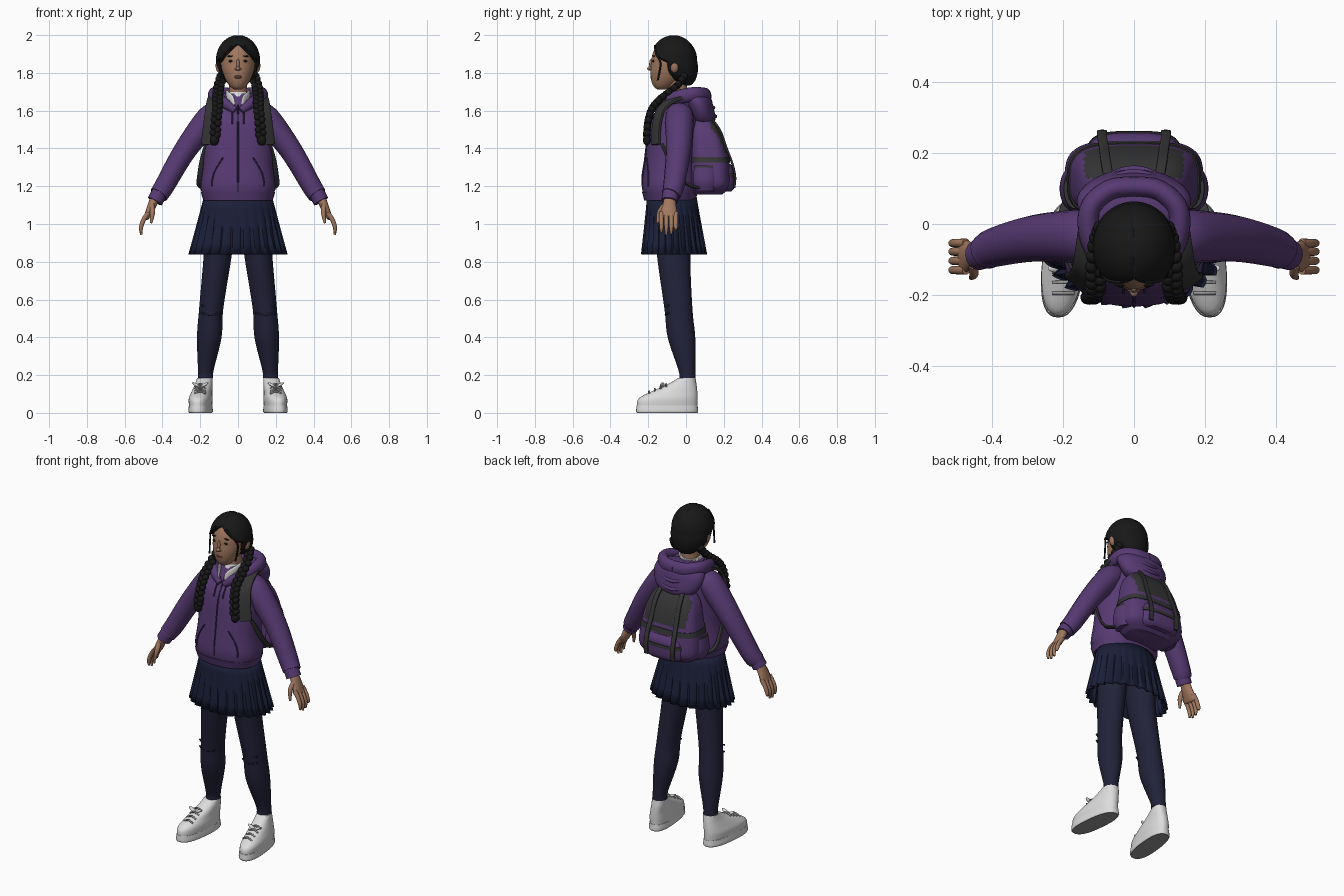
import bpy, bmesh, math
from mathutils import Vector, Matrix

cube = bpy.data.objects.get("Cube")
if cube:
    bpy.data.objects.remove(cube)


def material(name, *rgb):
    made = bpy.data.materials.new(name)
    made.use_nodes = True
    made.diffuse_color = (*rgb, 1)
    made.node_tree.nodes["Principled BSDF"].inputs["Base Color"].default_value = (*rgb, 1)
    return made


PURPLE = material("purple cloth", .095, .042, .17)
PLUM = material("dark purple trim", .045, .02, .085)
SKIRT = material("skirt navy", .011, .014, .04)
LEGGING = material("legging navy", .016, .016, .042)
HAIR = material("black hair", .009, .009, .009)
SKIN = material("skin", .36, .19, .115)
LIP = material("lip brown", .25, .1, .075)
WHITE = material("white", .72, .72, .72)
GREY = material("lace grey", .3, .3, .3)
CHARCOAL = material("charcoal webbing", .036, .036, .038)
X, Y, Z = Vector((1, 0, 0)), Vector((0, 1, 0)), Vector((0, 0, 1))
built = []


def finish(name, bm, mats, mirror=False, rule=None):
    bmesh.ops.recalc_face_normals(bm, faces=bm.faces)
    if rule:
        for face in bm.faces:
            face.material_index = int(rule(face.calc_center_median()))
    mesh = bpy.data.meshes.new(name)
    bm.to_mesh(mesh)
    bm.free()
    part = bpy.data.objects.new(name, mesh)
    bpy.context.collection.objects.link(part)
    for mat in mats:
        mesh.materials.append(mat)
    if mirror:
        part.modifiers.new("Mirror", "MIRROR")
    built.append(part)
    return part


def spline(points, steps=5):
    """Smooth curve through tuples of any length."""
    keys = [Vector(p) for p in (points[0], *points, points[-1])]
    curve = []
    for a, b, c, d in zip(keys, keys[1:], keys[2:], keys[3:]):
        for i in range(steps):
            t = i / steps
            curve.append(b + (c - a) * (t / 2) + (a * 2 - b * 5 + c * 4 - d) * (t * t / 2)
                         + (b * 3 - a - c * 3 + d) * (t ** 3 / 2))
    return curve + [keys[-1]]


def skin_rings(bm, rings, caps=True):
    rings = [[bm.verts.new(co) for co in ring] for ring in rings]
    for low, high in zip(rings, rings[1:]):
        for i in range(len(low)):
            bm.faces.new((low[i - 1], low[i], high[i], high[i - 1]))
    if caps:
        bm.faces.new(rings[0])
        bm.faces.new(rings[-1])


def oval(sides, power):
    for i in range(sides):
        angle = math.tau * i / sides
        yield [math.copysign(abs(w) ** (2 / power), w) for w in (math.cos(angle), math.sin(angle))]


def loft(name, mats, sections, power=2, sides=40, mirror=False, rule=None, warp=None):
    """Stack of level ovals: x, y, z, half width, half depth."""
    bm = bmesh.new()
    skin_rings(bm, [[(s[0] + c * s[3], s[1] + d * s[4], s[2]) for c, d in oval(sides, power)]
                    for s in spline(sections)])
    if warp:
        for vert in bm.verts:
            vert.co = warp(vert.co)
    return finish(name, bm, mats, mirror, rule)


def sweep(name, mat, paths, along=Y, power=2, mirror=True):
    """Swept ovals: x, y, z, half size along the given axis, half size across it."""
    bm = bmesh.new()
    for path in paths:
        curve = spline(path)
        rings = []
        for i, s in enumerate(curve):
            ahead = (curve[min(i + 1, len(curve) - 1)].xyz - curve[max(i - 1, 0)].xyz).normalized()
            across = ahead.cross(along).normalized()
            up = across.cross(ahead)
            rings.append([s.xyz + up * (a * s[3]) + across * (b * s[4]) for a, b in oval(16, power)])
        skin_rings(bm, rings)
    return finish(name, bm, [mat], mirror)


def cords(name, mat, paths, radius, along=X, mirror=True):
    return sweep(name, mat, [[(*p, radius, radius) for p in path] for path in paths], along, mirror=mirror)


def blobs(name, mat, items, mirror=False):
    """Ellipsoids: centre, radii, roll."""
    bm = bmesh.new()
    for centre, radii, roll in items:
        place = Matrix.Translation(centre) @ Matrix.Rotation(roll, 4, 'Y') @ Matrix.Diagonal((*radii, 1))
        bmesh.ops.create_uvsphere(bm, u_segments=16, v_segments=10, radius=1, matrix=place)
    return finish(name, bm, [mat], mirror)


def ring_at(sections, z, grow=0):
    """Level oval of a loft at one height, enlarged."""
    s = min(spline(sections, 20), key=lambda ring: abs(ring[2] - z))
    return (s[0], s[1], z, s[3] + grow, s[4] + grow)


def belt(name, mat, sections, low, high, power, grow=.004):
    loft(name, [mat], [ring_at(sections, z, grow) for z in (low, high)], power)


# Hooded jacket
BODY = [(0, -.085, 1.13, .18, .132), (0, -.085, 1.2, .198, .148), (0, -.08, 1.32, .184, .14),
        (0, -.06, 1.53, .178, .128), (0, -.04, 1.61, .15, .1), (0, -.03, 1.69, .085, .07)]
BOXY = 2.3


def on_jacket(x, z, lift=.001):
    """Point on the front of the jacket."""
    _, y, _, wide, deep = ring_at(BODY, z, lift)
    return (x, y - deep * (1 - abs(x / wide) ** BOXY) ** (1 / BOXY), z)


loft("jacket_body", [PURPLE], BODY, BOXY)
belt("jacket_hem", PURPLE, BODY, 1.125, 1.17, BOXY)
sweep("jacket_sleeves", PURPLE, [[(.1, -.035, 1.6, .06, .045), (.15, -.035, 1.56, .075, .07),
                                  (.28, -.04, 1.39, .066, .06), (.39, -.065, 1.2, .056, .053),
                                  (.42, -.08, 1.155, .05, .05)]])
sweep("sleeve_cuffs", PURPLE, [[(.415, -.08, 1.165, .044, .043), (.44, -.088, 1.12, .043, .042)]])
cords("zip", PLUM, [[on_jacket(0, 1.13 + i / 10) for i in range(6)]], .004, mirror=False)
cords("pocket_seams", PLUM, [[on_jacket(.14 - .06 * t * t, 1.2 + .15 * t) for t in (0, .3, .6, 1)]], .004)
cords("drawcords", PLUM, [[on_jacket(.03, z, .006) for z in (1.53, 1.57, 1.62)]], .004)

# Hood draped over the shoulders
sweep("hood_rim", PURPLE, [[(.015, -.155, 1.6, .018, .015), (.07, -.125, 1.64, .028, .025),
                            (.12, -.05, 1.67, .036, .03), (.125, .04, 1.685, .04, .03),
                            (.07, .095, 1.68, .042, .03), (0, .105, 1.675, .045, .03)]], Z)
loft("hood_bag", [PURPLE], [(0, .1, 1.5, .03, .02), (0, .09, 1.55, .125, .065), (0, .07, 1.62, .16, .075),
                            (0, .05, 1.67, .15, .08), (0, .045, 1.695, .1, .05)])
cords("hood_folds", PURPLE, [[(.14 * t, y - .09 * t * t, z + .05 * t * t) for t in (-1, -.5, 0, .5, 1)]
                             for y, z in ((.155, 1.57), (.145, 1.615))], .01, Z, mirror=False)

# White shirt collar
loft("shirt_neck", [WHITE], [(0, -.045, 1.6, .06, .085), (0, -.04, 1.7, .056, .06)])
sweep("collar_wings", WHITE, [[(.06, -.02, 1.695, .02, .006), (.055, -.09, 1.68, .024, .008),
                               (.035, -.135, 1.655, .028, .008), (.02, -.155, 1.63, .008, .005)]], Z)

# Pleated skirt, folds deepening towards the hem
bm = bmesh.new()
folds = (.05, .03, 0, -.06) * 26
rows = []
for t in (0, .2, .4, .6, .8, 1):
    row = []
    for i, fold in enumerate(folds):
        angle = math.tau * i / len(folds)
        flare = 1 + t * fold
        row.append((math.cos(angle) * (.182 + .068 * t) * flare,
                    math.sin(angle) * (.132 + .036 * t) * flare - .075 + .012 * t,
                    1.14 - .3 * t))
    rows.append(row)
skin_rings(bm, rows, caps=False)
finish("pleated_skirt", bm, [SKIRT]).modifiers.new("Solidify", "SOLIDIFY").thickness = .006

# Legs and ankles
loft("leggings", [LEGGING], [(.095, -.06, 1, .08, .1), (.108, -.065, .83, .074, .088), (.142, -.04, .55, .064, .074),
                             (.152, -.024, .4, .065, .073), (.17, .004, .23, .042, .045),
                             (.172, .007, .185, .041, .042)], mirror=True)
cords("legging_wrinkles", LEGGING, [[(.145 + .05 * t, -.108 + .016 * t * t, z + .01 * t * t) for t in (-1, 0, 1)]
                                    for z in (.52, .56)], .005, Z)
loft("ankles", [SKIN], [(.175, .007, z, .034, .035) for z in (.12, .2)], mirror=True)


# Trainers, toes turned out a little
def toe_out(co):
    return Vector((co.x - .1 * co.y - .007, co.y, co.z))


loft("shoe_soles", [WHITE, GREY], [(.195, -.1, 0, .057, .16), (.195, -.1, .01, .061, .164), (.195, -.1, .04, .058, .161)],
     2.5, mirror=True, rule=lambda c: c.z < .001, warp=toe_out)
loft("shoe_uppers", [WHITE], [(.195, -.1, .035, .058, .16), (.195, -.095, .075, .06, .156), (.192, -.065, .11, .053, .125),
                              (.186, -.022, .15, .046, .078), (.184, .005, .185, .04, .045)],
     BOXY, mirror=True, warp=toe_out)
cords("shoe_laces", GREY, [[(.2 + .03 * t, -.195 + .03 * i, .114 + .013 * i - .012 * t * t) for t in (-1, 0, 1)]
                           for i in range(4)], .005, Z)
blobs("lace_bows", WHITE, [((.2 + side * .02, -.125, .147), (.026, .012, .008), -side / 2) for side in (-1, 1)], True)

# Hands
palm = [(.438, -.085, 1.14, .03, .025), (.455, -.088, 1.1, .036, .023),
        (.482, -.092, 1.04, .048, .016), (.488, -.093, 1.03, .04, .01)]
thumb = [(.455, -.115, 1.1, .014, .013), (.452, -.14, 1.06, .014, .013), (.46, -.152, 1.005, .006, .006)]
fingers = [[(.474, y, 1.06, .013, .013), (.498, y, 1.025, .012, .012), (.513, y, .985, .011, .011),
            (.512, y, tip, .006, .006)] for y, tip in ((-.13, .955), (-.104, .943), (-.078, .948), (-.054, .97))]
sweep("hands", SKIN, [palm, thumb, *fingers])

# Egg-shaped head narrowing to a forward chin
head, hair = [], []
for i in range(1, 16):
    angle = math.pi * i / 16
    rise, girth = math.cos(angle), math.sin(angle)
    low = max(0, -rise)
    round_off = girth ** .8
    head.append((0, -.07 - .06 * low, 1.845 + .135 * rise,
                 .092 * round_off * (1 - .25 * low), .115 * round_off * (1 - .3 * low)))
    hair.append((0, -.066 + .07 * low, 1.865 + .135 * rise,
                 .117 * girth, .125 * girth * (1 - .3 * low)))
loft("head", [SKIN], head)
loft("neck", [SKIN], [(0, -.04, 1.6, .05, .05), (0, -.05, 1.78, .048, .055)])
blobs("nose", SKIN, [((0, -.183, 1.845), (.009, .012, .03), 0), ((0, -.19, 1.823), (.012, .016, .011), 0),
                     ((0, -.184, 1.82), (.02, .011, .008), 0)])
blobs("lips", LIP, [((0, -.181, z), (.023, .008, .005), 0) for z in (1.775, 1.783)])
blobs("eyes", HAIR, [((.037, -.173, 1.862), (.014, .006, .006), 0)], True)
blobs("eyebrows", HAIR, [((.039, -.17, 1.889), (.019, .006, .004), .08)], True)
blobs("ears", SKIN, [((.104, -.06, 1.83), (.014, .022, .03), .15)], True)


# Hair, tucked back below a centre-parted hairline
def hairline(co):
    def clamp(value):
        return max(0, min(1, value))
    tuck = clamp((1.958 - .85 * abs(co.x) - co.z) / .012) * clamp((-.09 - co.y) / .02)
    parting = .005 * clamp(1 - abs(co.x) / .012) * clamp((co.z - 1.93) / .03)
    shrink = 1 - .22 * tuck
    return Vector((co.x * shrink, -.067 + (co.y + .067) * shrink, co.z - parting))


loft("hair", [HAIR], hair, sides=64, warp=hairline)
cords("loose_strands", HAIR, [[(.035, -.165, 1.945), (.075, -.158, 1.9), (.094, -.135, 1.85), (.088, -.15, 1.76)]], .005)

# Braids: alternating tilted lobes along a curve, ending in a tuft
lobes = []
for i, point in enumerate(spline([(.085, -.01, 1.78), (.1, -.05, 1.73), (.108, -.12, 1.675),
                                  (.108, -.175, 1.62), (.115, -.2, 1.55), (.122, -.208, 1.47)])):
    side = (-1) ** i
    lobes.append((point + X * side * .011, (.018, .02, .021), side * .6))
lobes.append(((.125, -.208, 1.445), (.024, .02, .03), 0))
blobs("braids", HAIR, lobes, True)

# Backpack
PACK = [(0, .115, 1.155, .14, .075), (0, .128, 1.2, .19, .105), (0, .128, 1.28, .192, .108),
        (0, .118, 1.4, .172, .098), (0, .1, 1.5, .142, .078), (0, .075, 1.59, .07, .03)]
POCKET = [(0, .185, 1.172, .1, .055), (0, .19, 1.2, .128, .068), (0, .19, 1.28, .126, .066), (0, .185, 1.318, .1, .05)]
SQUARE = 3.2
loft("backpack_body", [PURPLE, CHARCOAL], PACK, SQUARE, 48,
     rule=lambda c: c.z > 1.365 and c.y > .13 and abs(c.x) < .14)
belt("backpack_band", CHARCOAL, PACK, 1.325, 1.355, SQUARE)
loft("backpack_pocket", [PURPLE], POCKET, SQUARE)
belt("pocket_band", CHARCOAL, POCKET, 1.25, 1.27, SQUARE)
loft("side_pockets", [PURPLE, CHARCOAL], [(.165, .1, 1.175, .03, .05), (.172, .1, 1.23, .038, .063),
                                          (.168, .1, 1.31, .03, .056)], mirror=True, rule=lambda c: c.z > 1.295)
sweep("compression_straps", CHARCOAL, [[(x, y, z, .014, .006) for x, y, z in (
    (.07, .12, 1.575), (.08, .178, 1.5), (.085, .215, 1.4), (.09, .245, 1.32), (.09, .26, 1.25), (.09, .255, 1.19))]],
      X, 4)
shoulder = [(.1, .075, 1.58), (.115, .03, 1.665), (.128, -.05, 1.665), (.14, -.125, 1.615),
            on_jacket(.152, 1.53, .012), on_jacket(.165, 1.42, .012)]
lower = [(.165, -.13, 1.42), (.188, -.085, 1.34), (.2, -.045, 1.27), (.205, .01, 1.21), (.185, .07, 1.19)]
sweep("shoulder_straps", CHARCOAL, [[(*p, .035, .011) for p in shoulder], [(*p, .014, .007) for p in lower]],
      Vector((.8, .55, 0)), 4)

# Smooth shading with crisp edges
bpy.ops.object.select_all(action='DESELECT')
for part in built:
    part.select_set(True)
bpy.context.view_layer.objects.active = built[0]
bpy.ops.object.shade_smooth_by_angle(angle=math.radians(38))
